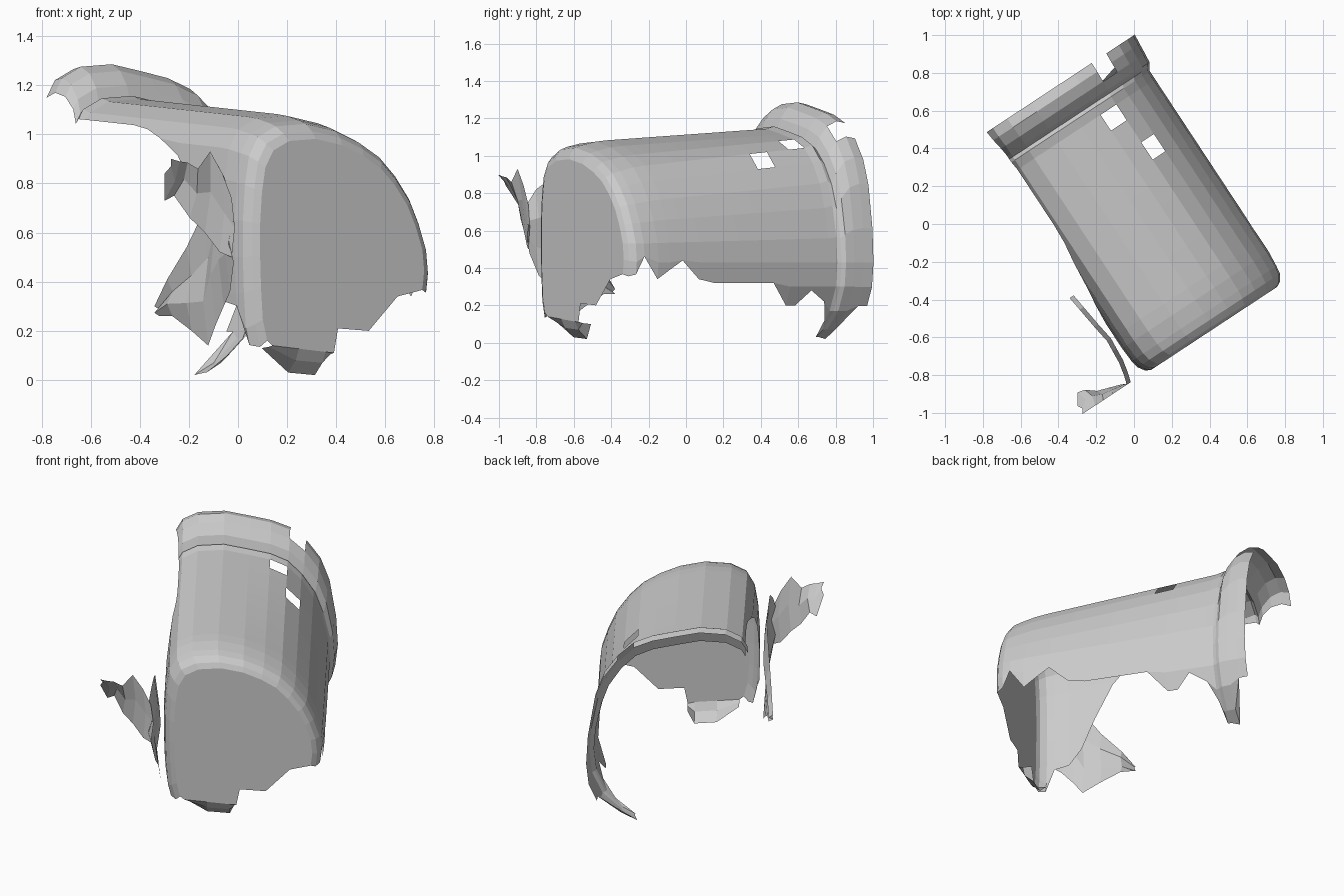
import bpy, bmesh
from mathutils import Vector

if "Cube" in bpy.data.objects:
    bpy.data.objects.remove(bpy.data.objects["Cube"])

# Local frame of the tipped shell: u along its axis (towards the back), v across
D = Vector((-0.55, 0.835, 0))
R = Vector((0.835, 0.55, 0))


def place(u, v, z):
    return D * u + R * v + Vector((0, 0, z))


def clamp(x, lo=0.0, hi=1.0):
    return max(lo, min(hi, x))


def finish(name, bm):
    bmesh.ops.remove_doubles(bm, verts=bm.verts, dist=0.0005)
    bmesh.ops.dissolve_degenerate(bm, edges=bm.edges, dist=0.0005)
    bmesh.ops.recalc_face_normals(bm, faces=bm.faces)
    mesh = bpy.data.meshes.new(name)
    bm.to_mesh(mesh)
    bm.free()
    obj = bpy.data.objects.new(name, mesh)
    bpy.context.collection.objects.link(obj)
    return obj


def grid_faces(bm, cols):
    """Quads between neighbouring columns of points."""
    vs = [[bm.verts.new(p) for p in c] for c in cols]
    for a, b in zip(vs, vs[1:]):
        for j in range(len(a) - 1):
            bm.faces.new((a[j], a[j + 1], b[j + 1], b[j]))


# Cross-section (v, z) from lower left, over the top, to lower right
PROFILE = [(-.37, .08), (-.40, .2), (-.41, .35), (-.415, .5), (-.415, .65), (-.405, .8),
           (-.385, .92), (-.34, 1.0), (-.25, 1.045), (-.1, 1.055), (.05, 1.025), (.17, .975),
           (.27, .915), (.35, .835), (.42, .74), (.467, .64), (.505, .53), (.515, .43),
           (.50, .3), (.44, .17), (.34, .07), (.22, .0)]
TOP = 9


def on_profile(t):
    i = int(clamp(t, 0, len(PROFILE) - 1.001))
    f = t - i
    (v0, z0), (v1, z1) = PROFILE[i], PROFILE[i + 1]
    return v0 + (v1 - v0) * f, z0 + (z1 - z0) * f


def t_at(z, left):
    """Profile parameter at height z on the left or right half."""
    rng = range(TOP) if left else range(TOP, len(PROFILE) - 1)
    for i in rng:
        za, zb = PROFILE[i][1], PROFILE[i + 1][1]
        if min(za, zb) <= z <= max(za, zb):
            return i + (z - za) / (zb - za)
    return 0 if left else len(PROFILE) - 1


def section(u, zl, zr, scale=1.0, lift=0.0, flare=0.0):
    """One ring of the shell, cut off at zl on the left and zr on the right."""
    tl, tr = t_at(zl, True), t_at(zr, False)
    s = clamp((u + .6) / 1.25)
    early = .018 * clamp((u + .68) / .2)
    pts = []
    for j in range(len(PROFILE)):
        v, z = on_profile(clamp(j, tl, tr))
        upper = clamp((z - .45) / .2)
        # the roof rises and grows fuller on the right towards the back
        rise = s * (.075 * clamp((z - .48) / .3) + .04 * upper * clamp((v - .08) / .15))
        z += rise + early * clamp((z - .5) / .35) + lift * upper
        v += flare * clamp((v - .2) / .25)
        pts.append((u, .05 + (v - .05) * scale, .53 + (z - .53) * scale))
    return pts


# Shell: (u, left cut, right cut, scale, lift, flare)
RINGS = [(-.695, .1, .34, .86), (-.68, .1, .34, .92), (-.645, .13, .36, .97),
         (-.60, .3, .46, .99), (-.515, .32, .34), (-.44, .42, .39), (-.36, .6, .44),
         (-.25, .78, .34), (-.15, .87, .32), (0, .93, .32), (.12, .96, .32),
         (.23, .97, .32), (.34, .97, .2), (.40, .97, .2), (.48, .97, .28), (.58, .97, .22)]
bm = bmesh.new()
grid_faces(bm, [[place(*p) for p in section(*r)] for r in RINGS])
# Two small gaps broken through the roof
bm.faces.ensure_lookup_table()
holes = [min(bm.faces, key=lambda f: (f.calc_center_median() - place(u, v, z)).length)
         for u, v, z in ((.53, .22, 1.05), (.29, .31, .96))]
bmesh.ops.delete(bm, geom=list(set(holes)), context='FACES')
finish("barrel_shell", bm)

# Front end panel with its broken lower edge
cap = section(*RINGS[0])
cap += [(-.695, v, z) for v, z in ((.32, .34), (.18, .2), (.03, .21), (.01, .11), (-.29, .14))]
bm = bmesh.new()
bm.faces.new([bm.verts.new(place(*p)) for p in cap])
bmesh.ops.remove_doubles(bm, verts=bm.verts, dist=0.0005)
bmesh.ops.triangulate(bm, faces=bm.faces)
finish("front_panel", bm)

# Curved lip under the front panel
bm = bmesh.new()
grid_faces(bm, [[place(-.695, v, a), place(-.67, v, (a + b) / 2), place(-.615, v, b)]
                for v, a, b in ((-.29, .14, .13), (-.16, .13, .03), (-.03, .12, .02), (.01, .11, .1))])
finish("front_lower_lip", bm)

# Back rim: groove, step and flared flange
RIM = [(.58, .97, .22, 1, 0, 0), (.63, .96, .12, 1, .01, 0), (.65, .96, .03, 1, -.01, .01),
       (.67, .96, .03, 1, .05, .025), (.72, .95, .02, 1, .11, .03),
       (.78, .94, .2, 1.01, .13, .03), (.835, .93, .2, 1.01, .12, .035)]
bm = bmesh.new()
grid_faces(bm, [[place(*p) for p in section(*r)] for r in RIM])
notch = []
for f in bm.faces:
    c = f.calc_center_median()
    if c.dot(D) > .73 and .29 < c.dot(R) < .38 and c.z > .85:
        notch.append(f)
bmesh.ops.delete(bm, geom=notch, context='FACES')
finish("back_rim_flange", bm)

# Torn sheet beside the left wall: (u, v, top, bottom)
SHEET = [(-.14, -.475, .30, .26), (-.22, -.465, .41, .26), (-.34, -.45, .54, .2),
         (-.44, -.435, .68, .14), (-.50, -.44, .84, .22), (-.57, -.445, .87, .3),
         (-.64, -.46, .82, .36), (-.69, -.475, .74, .48)]
bm = bmesh.new()
grid_faces(bm, [[place(u, v - .025 * (k % 2), b + (t - b) * k / 3) for k in range(4)]
                for u, v, t, b in SHEET])
finish("side_torn_sheet", bm)

# Crumpled flap turned outwards at the front of the sheet: (v, top, bottom, curl)
FLAP = [(-.485, .74, .5, 0), (-.53, .84, .52, .02), (-.59, .93, .6, .04), (-.65, .86, .66, .06),
        (-.70, .885, .75, .1), (-.74, .89, .73, .11), (-.78, .9, .84, .05)]
bm = bmesh.new()
grid_faces(bm, [[place(-.69 + c * (1 - k / 2), v + .015 * (k % 2), b + (t - b) * k / 2) for k in range(3)]
                for v, t, b, c in FLAP])
finish("side_crumpled_flap", bm)
